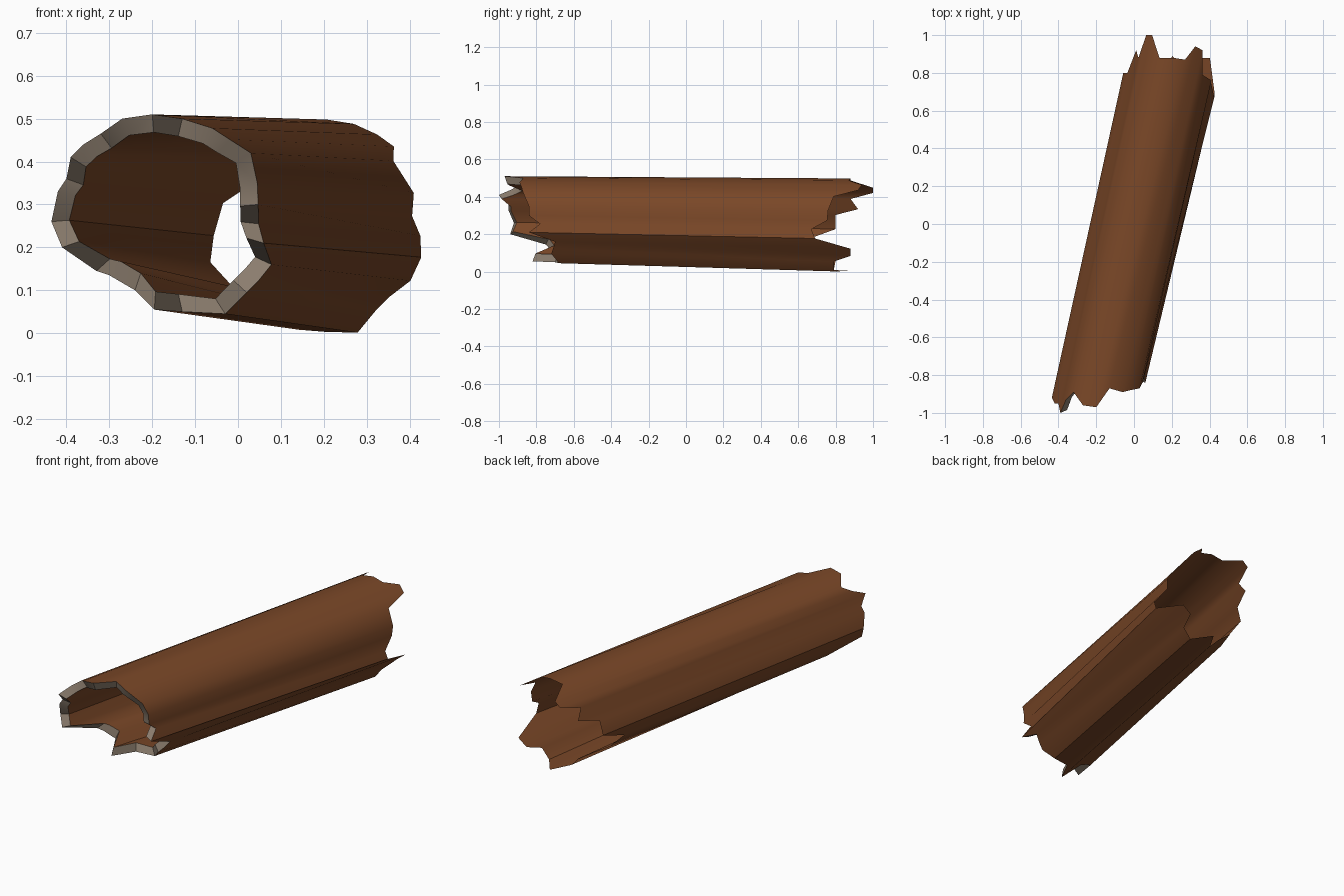
import bpy, bmesh, math

if "Cube" in bpy.data.objects:
    bpy.data.objects.remove(bpy.data.objects["Cube"])

def material(name, col):
    m = bpy.data.materials.new(name)
    m.diffuse_color = (*col, 1)
    m.use_nodes = True
    m.node_tree.nodes["Principled BSDF"].inputs["Base Color"].default_value = m.diffuse_color
    return m

bark = material("brown_bark", (0.19, 0.062, 0.02))
wood = material("pale_grey_wood", (0.26, 0.205, 0.155))

# Jagged outline, anticlockwise from the top:
# front x, front y, front z, back y, sideways drift per unit length
outline = [
    (-.20, -.97, .51, .88, .22), (-.27, -.96, .50, .88, .22),
    (-.32, -.89, .465, 1.0, .22), (-.36, -.93, .44, 1.0, .22),
    (-.39, -1.0, .41, .88, .22), (-.40, -.95, .36, .92, .22),
    (-.42, -.95, .33, .80, .22), (-.435, -.92, .26, .80, .22),
    (-.41, -.94, .20, .63, .22), (-.33, -.75, .145, .69, .22),
    (-.30, -.74, .135, .84, .22), (-.24, -.72, .10, .80, .22),
    (-.195, -.82, .055, .79, .21), (-.13, -.70, .05, .89, .21),
    (-.03, -.68, .045, .79, .21), (.02, -.72, .095, .79, .20),
    (.05, -.71, .125, .88, .19), (.078, -.70, .16, .88, .205),
    (.06, -.84, .21, .69, .24), (.048, -.78, .255, .67, .26),
    (.047, -.84, .30, .755, .225), (.045, -.84, .35, .76, .228),
    (.03, -.87, .42, .79, .20), (-.02, -.88, .452, .92, .213),
    (-.06, -.89, .478, .94, .21), (-.13, -.87, .50, .87, .23),
]
CX, CZ, WALL = -.18, .28, .042

bm = bmesh.new()
outer, inner, back = [], [], []
for x, y, z, yb, drift in outline:
    length = yb - y
    outer.append(bm.verts.new((x, y, z)))
    back.append(bm.verts.new((x + drift * length, yb,
                              max(0, z + (.05 * z - .032) * length))))
    d = math.hypot(x - CX, z - CZ)
    k = 1 - WALL / d
    inner.append(bm.verts.new((CX + (x - CX) * k, y + .015, CZ + (z - CZ) * k)))

def bridge(a, b, mat):
    n = len(a)
    for i in range(n):
        j = (i + 1) % n
        bm.faces.new((a[i], a[j], b[j], b[i])).material_index = mat

bridge(back, outer, 0)    # outer bark
bridge(outer, inner, 1)   # cut front rim
bridge(inner, back, 0)    # hollow inside, thinning to the back edge
bmesh.ops.recalc_face_normals(bm, faces=bm.faces[:])

mesh = bpy.data.meshes.new("hollow_log")
bm.to_mesh(mesh)
bm.free()
mesh.materials.append(bark)
mesh.materials.append(wood)
log = bpy.data.objects.new("hollow_log", mesh)
bpy.context.collection.objects.link(log)
bpy.context.view_layer.objects.active = log
log.select_set(True)
bpy.ops.object.shade_smooth_by_angle(angle=math.radians(40))
